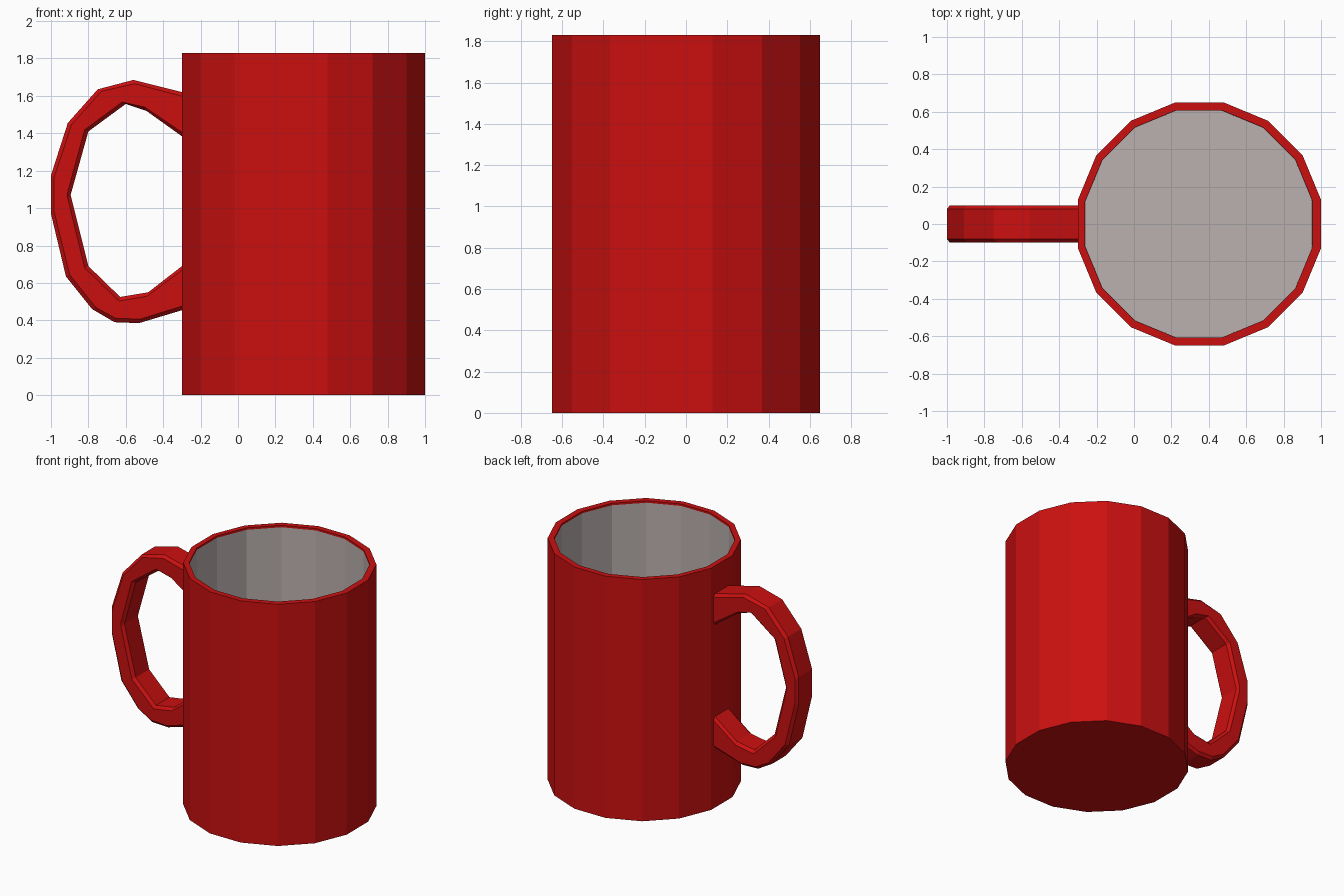
import bpy, bmesh, math

if "Cube" in bpy.data.objects:
    bpy.data.objects.remove(bpy.data.objects["Cube"])

CX, HEIGHT, SIDES = 0.35, 1.83, 16
FLAT = math.cos(math.pi / SIDES)      # apothem / radius ratio


def material(name, rgb):
    m = bpy.data.materials.new(name)
    m.diffuse_color = (*rgb, 1)
    m.use_nodes = True
    m.node_tree.nodes["Principled BSDF"].inputs["Base Color"].default_value = m.diffuse_color
    return m


def make_object(name, bm, mats):
    bmesh.ops.remove_doubles(bm, verts=bm.verts, dist=0.0005)
    bmesh.ops.recalc_face_normals(bm, faces=bm.faces)
    me = bpy.data.meshes.new(name)
    bm.to_mesh(me)
    bm.free()
    for m in mats:
        me.materials.append(m)
    ob = bpy.data.objects.new(name, me)
    bpy.context.collection.objects.link(ob)
    return ob


def bridge(bm, a, b, mat=0):
    n = len(a)
    for i in range(n):
        j = (i + 1) % n
        bm.faces.new((a[i], a[j], b[j], b[i])).material_index = mat


red = material("red glaze", (0.60, 0.005, 0.005))
grey = material("pale grey lining", (0.50, 0.44, 0.43))

# Mug body: outer wall, rim, grey inner wall and floor
bm = bmesh.new()


def ring(apothem, z, cx=CX):
    r = apothem / FLAT
    return [bm.verts.new((cx + r * math.cos((i + 0.5) * math.tau / SIDES),
                          r * math.sin((i + 0.5) * math.tau / SIDES), z))
            for i in range(SIDES)]


rings = [ring(0.65, 0), ring(0.65, HEIGHT), ring(0.608, HEIGHT, 0.347),
         ring(0.608, HEIGHT - 0.015, 0.347), ring(0.606, 0.05, 0.347)]
for k, mat in enumerate((0, 0, 0, 1)):
    bridge(bm, rings[k], rings[k + 1], mat)
bm.faces.new(rings[0])
bm.faces.new(rings[-1]).material_index = 1
make_object("mug_body", bm, [red, grey])

# Handle: chamfered rectangular section swept through (outer, inner) point pairs
pairs = [((-0.28, 1.615), (-0.28, 1.37)), ((-0.56, 1.685), (-0.49, 1.52)),
         ((-0.75, 1.635), (-0.60, 1.557)), ((-0.91, 1.455), (-0.80, 1.41)),
         ((-1.0, 1.175), (-0.895, 1.07)), ((-1.0, 0.97), (-0.895, 1.07)),
         ((-0.92, 0.635), (-0.80, 0.69)), ((-0.78, 0.46), (-0.63, 0.525)),
         ((-0.66, 0.39), (-0.63, 0.525)), ((-0.53, 0.385), (-0.48, 0.55)),
         ((-0.28, 0.46), (-0.28, 0.705))]
bm = bmesh.new()
sections = []
for (ox, oz), (ix, iz) in pairs:
    dx, dz = ix - ox, iz - oz
    length = math.hypot(dx, dz)
    c = 0.022 / length
    section = [(0, -0.08), (0, 0.08), (c, 0.1), (1 - c, 0.1),
               (1, 0.08), (1, -0.08), (1 - c, -0.1), (c, -0.1)]
    sections.append([bm.verts.new((ox + dx * t, y, oz + dz * t))
                     for t, y in section])
for a, b in zip(sections, sections[1:]):
    bridge(bm, a, b)
bm.faces.new(sections[0])
bm.faces.new(sections[-1])
make_object("handle", bm, [red])
